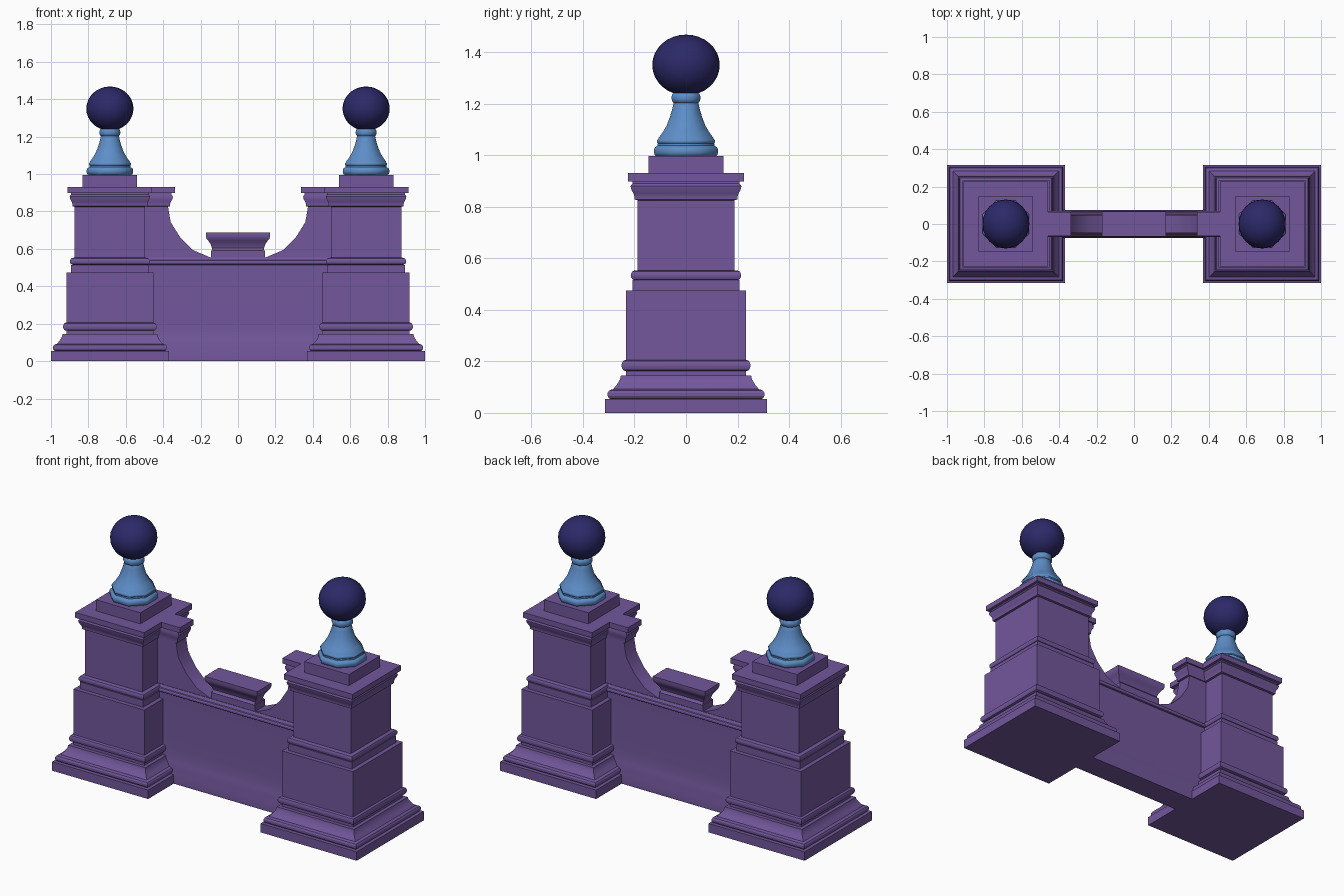
import bpy, bmesh, math

if "Cube" in bpy.data.objects:
    bpy.data.objects.remove(bpy.data.objects["Cube"])

PX = 0.685  # pillar centre


def material(name, col):
    m = bpy.data.materials.new(name)
    m.diffuse_color = (*col, 1)
    m.use_nodes = True
    m.node_tree.nodes["Principled BSDF"].inputs["Base Color"].default_value = m.diffuse_color
    return m


PURPLE = material("purple_stone", (0.17, 0.095, 0.33))
BLUE = material("blue_stone", (0.11, 0.27, 0.58))
NAVY = material("navy_stone", (0.025, 0.022, 0.14))


def finish(name, bm, mat, angle=30, mirror=False):
    bmesh.ops.recalc_face_normals(bm, faces=bm.faces)
    me = bpy.data.meshes.new(name)
    bm.to_mesh(me)
    bm.free()
    ob = bpy.data.objects.new(name, me)
    bpy.context.collection.objects.link(ob)
    me.materials.append(mat)
    bpy.ops.object.select_all(action='DESELECT')
    ob.select_set(True)
    bpy.context.view_layer.objects.active = ob
    bpy.ops.object.shade_smooth_by_angle(angle=math.radians(angle))
    if mirror:
        mod = ob.modifiers.new("Mirror", 'MIRROR')
        mod.use_mirror_merge = False
    return ob


def loft(rings):
    """Skin a stack of equal-sized rings and cap both ends."""
    bm = bmesh.new()
    vs = [[bm.verts.new(p) for p in r] for r in rings]
    n = len(vs[0])
    for a, b in zip(vs, vs[1:]):
        for i in range(n):
            j = (i + 1) % n
            bm.faces.new((a[i], a[j], b[j], b[i]))
    bm.faces.new(vs[0][::-1])
    bm.faces.new(vs[-1])
    return bm


def rect(x0, x1, hy, z):
    return [(x0, -hy, z), (x1, -hy, z), (x1, hy, z), (x0, hy, z)]


def bead(r, z0, z1, bulge, n=5):
    """Half-round moulding from z0 to z1."""
    return [(r + bulge * math.sin(math.pi * i / n),
             (z0 + z1) / 2 - (z1 - z0) / 2 * math.cos(math.pi * i / n))
            for i in range(n + 1)]


# cornice shared by pillar and wall end, as offsets from the shaft
CORNICE = [(0, 0.825), (0.012, 0.828), (0.012, 0.84), (0.016, 0.852), (0.024, 0.866),
           (0.027, 0.88), (0.02, 0.89), (0.02, 0.898), (0.038, 0.898), (0.038, 0.93)]

# pillar: stacked square mouldings
pillar = ([(0.315, 0), (0.315, 0.053)] + bead(0.29, 0.053, 0.09, 0.015)
          + [(0.283, 0.092), (0.268, 0.11), (0.256, 0.13), (0.253, 0.145),
             (0.232, 0.145), (0.232, 0.163)]
          + bead(0.237, 0.163, 0.205, 0.013)
          + [(0.233, 0.206), (0.233, 0.475), (0.208, 0.475), (0.208, 0.515)]
          + bead(0.2, 0.515, 0.552, 0.014) + [(0.188, 0.553)]
          + [(0.188 + d, z) for d, z in CORNICE])
finish("pillar", loft([rect(PX - r, PX + r, r, z) for r, z in pillar]), PURPLE, mirror=True)

# plinth block under each finial
finish("plinth_block", loft([rect(PX - 0.146, PX + 0.146, 0.146, z) for z in (0.925, 0.996)]),
       PURPLE, mirror=True)

# low wall running between the pillars
wall = ([(0.075, 0), (0.075, 0.055), (0.07, 0.075), (0.07, 0.09), (0.062, 0.12), (0.058, 0.16),
         (0.056, 0.2), (0.056, 0.515)] + bead(0.058, 0.515, 0.54, 0.012) + [(0.05, 0.555)])
finish("low_wall", loft([rect(-0.6, 0.6, h, z) for h, z in wall]), PURPLE)

# concave sweep from the wall up to each pillar
sweep = [(0.14, 0.54), (0.145, 0.553), (0.24, 0.593), (0.31, 0.663), (0.36, 0.743),
         (0.375, 0.83), (0.6, 0.83), (0.6, 0.54)]
finish("wall_sweep", loft([[(x, y, z) for x, z in sweep] for y in (-0.047, 0.047)]),
       PURPLE, mirror=True)

# cornice return over the sweep
finish("wall_cornice", loft([rect(0.375 - d, 0.6, 0.027 + 0.018 + d * 0.5, z) for d, z in CORNICE]),
       PURPLE, mirror=True)

# centre block with flared cap
block = [(0.145, 0.54), (0.145, 0.592), (0.137, 0.592), (0.14, 0.605), (0.145, 0.622), (0.158, 0.643),
         (0.168, 0.655), (0.172, 0.668), (0.172, 0.687)]
finish("centre_block", loft([rect(-h, h, h - 0.145 + 0.04 if z > 0.595 else 0.047, z)
                             for h, z in block]), PURPLE)

# finial stems: octagonal turned profile
stem = (bead(0.113, 0.995, 1.035, 0.012)
        + [(0.11, 1.037), (0.11, 1.045)] + bead(0.108, 1.045, 1.062, 0.005, 3)
        + [(0.106, 1.068), (0.093, 1.085), (0.075, 1.115), (0.062, 1.15), (0.053, 1.18),
           (0.049, 1.2)] + bead(0.047, 1.203, 1.242, 0.009))
k = 1 / math.cos(math.pi / 8)
rings = [[(PX + r * k * math.cos(math.pi / 8 * (2 * i + 1)),
           r * k * math.sin(math.pi / 8 * (2 * i + 1)), z) for i in range(8)] for r, z in stem]
finish("finial_stem", loft(rings), BLUE, 50, mirror=True)

# finial balls
bm = bmesh.new()
bmesh.ops.create_uvsphere(bm, u_segments=24, v_segments=16, radius=1)
bmesh.ops.scale(bm, vec=(0.126, 0.131, 0.118), verts=bm.verts)
bmesh.ops.translate(bm, vec=(PX, 0, 1.35), verts=bm.verts)
finish("finial_ball", bm, NAVY, mirror=True)
